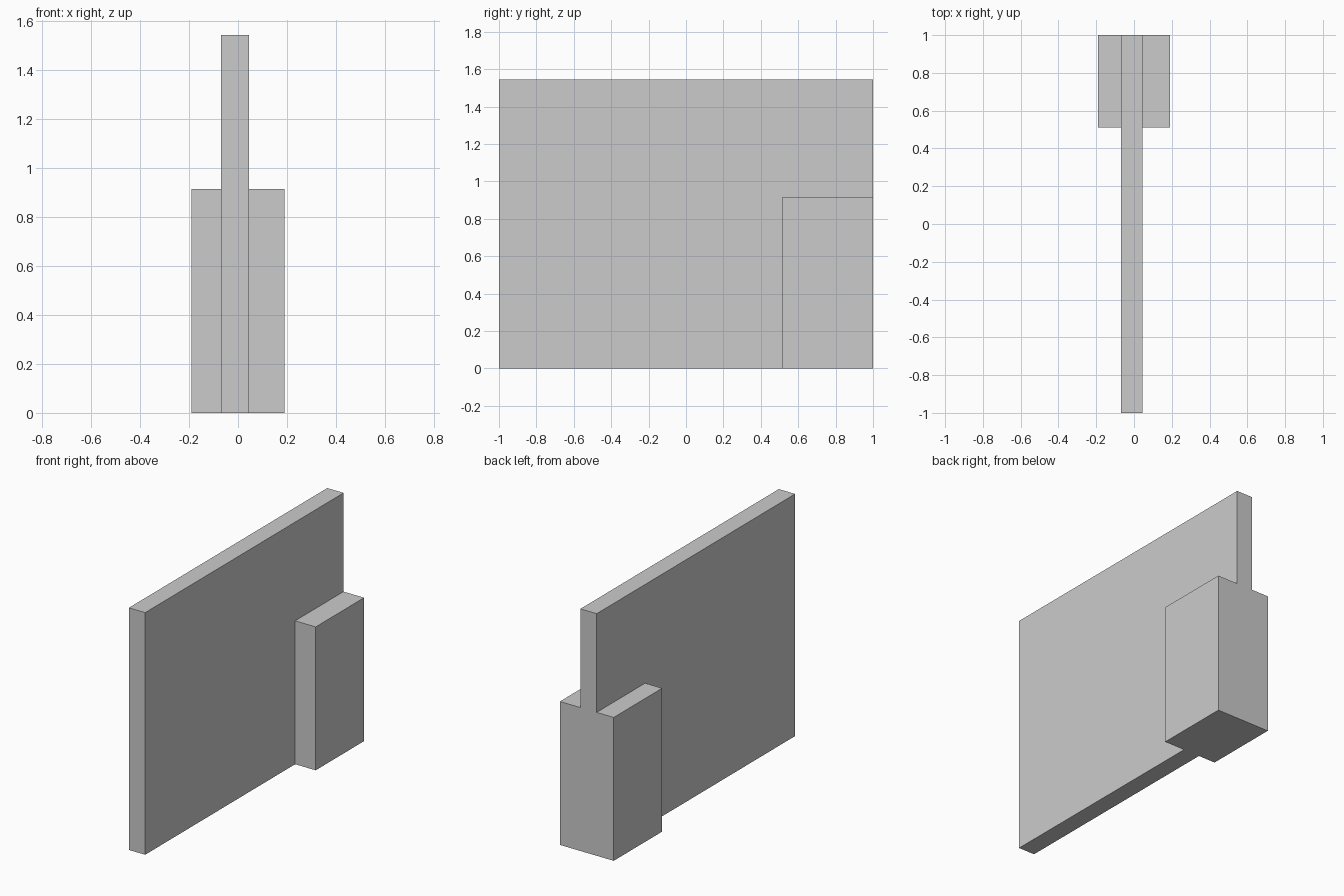
import bpy

if "Cube" in bpy.data.objects:
    bpy.data.objects.remove(bpy.data.objects["Cube"])


def box(name, lo, hi):
    """Axis-aligned box between two opposite corners."""
    centre = [(a + b) / 2 for a, b in zip(lo, hi)]
    bpy.ops.mesh.primitive_cube_add(size=1, location=centre)
    obj = bpy.context.object
    obj.name = name
    obj.scale = [b - a for a, b in zip(lo, hi)]
    bpy.ops.object.transform_apply(location=False, rotation=False, scale=True)
    return obj


# Tall thin panel, slightly off centre
box("wall_panel", (-0.07, -1.0, 0.0), (0.045, 1.0, 1.545))

# Thicker pillar block wrapped around the rear end of the panel
box("end_pillar", (-0.19, 0.512, 0.0), (0.19, 1.0, 0.915))
